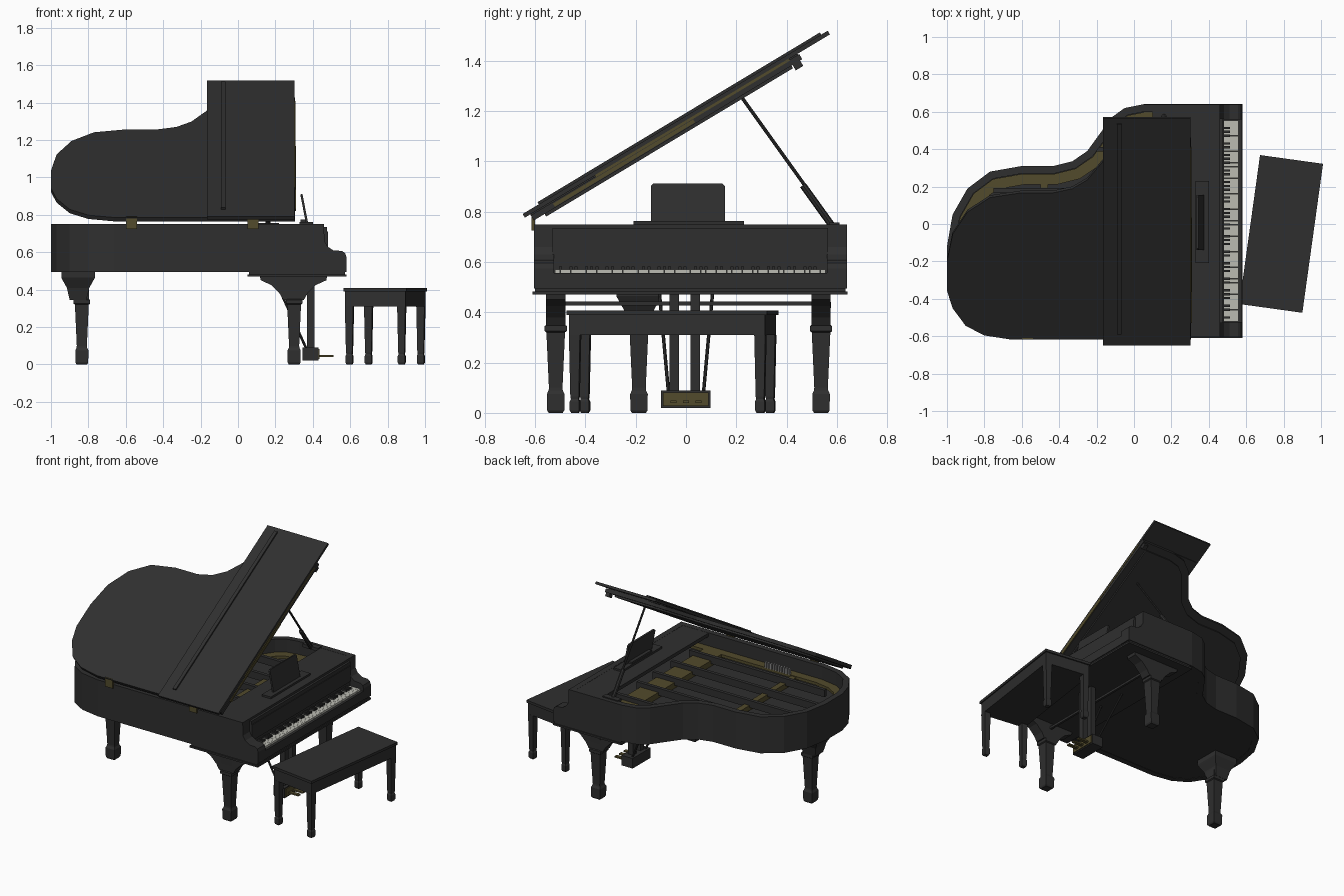
import bpy, bmesh
from math import radians
from mathutils import Vector

if "Cube" in bpy.data.objects:
    bpy.data.objects.remove(bpy.data.objects["Cube"])


def material(name, rgb):
    mat = bpy.data.materials.new(name)
    mat.use_nodes = True
    mat.diffuse_color = (*rgb, 1)
    mat.node_tree.nodes["Principled BSDF"].inputs["Base Color"].default_value = (*rgb, 1)
    return mat


black = material("black lacquer", (.028, .028, .028))
brass = material("aged brass", (.085, .07, .025))
ivory = material("ivory", (.5, .5, .45))
steel = material("steel", (.25, .25, .25))


def finish(name, bm, mat):
    bmesh.ops.recalc_face_normals(bm, faces=bm.faces)
    mesh = bpy.data.meshes.new(name)
    bm.to_mesh(mesh)
    bm.free()
    mesh.materials.append(mat)
    obj = bpy.data.objects.new(name, mesh)
    bpy.context.collection.objects.link(obj)
    return obj


def bridge(bm, lower, upper):
    for i in range(len(lower)):
        j = (i + 1) % len(lower)
        bm.faces.new((lower[i], lower[j], upper[j], upper[i]))


def boxes(name, mat, *bounds):
    """One object made of boxes given as x, y and z ranges."""
    bm = bmesh.new()
    for (xa, xb), (ya, yb), (za, zb) in bounds:
        loops = [[bm.verts.new((x, y, z)) for x, y in ((xa, ya), (xb, ya), (xb, yb), (xa, yb))]
                 for z in (za, zb)]
        bridge(bm, *loops)
        for loop in loops:
            bm.faces.new(loop)
    return finish(name, bm, mat)


def prism(name, mat, points, start, end, along="z"):
    """Profile extruded along z (points in xy), y (xz) or x (yz)."""
    place = {"z": lambda a, b, c: (a, b, c), "y": lambda a, b, c: (a, c, b),
             "x": lambda a, b, c: (c, a, b)}[along]
    bm = bmesh.new()
    loops = [[bm.verts.new(place(a, b, c)) for a, b in points] for c in (start, end)]
    bridge(bm, *loops)
    for loop in loops:
        bm.faces.new(loop)
    return finish(name, bm, mat)


def ring(name, mat, outer, inner, bottom, top):
    bm = bmesh.new()
    loops = [[bm.verts.new((x, y, z)) for x, y in pts]
             for pts, z in ((outer, bottom), (outer, top), (inner, top), (inner, bottom))]
    for k in range(4):
        bridge(bm, loops[k], loops[(k + 1) % 4])
    return finish(name, bm, mat)


def square_post(name, mat, x, y, profile):
    """Square section post through (height, half width) steps."""
    bm = bmesh.new()
    loops = [[bm.verts.new((x + sx * w, y + sy * w, z))
              for sx, sy in ((-1, -1), (1, -1), (1, 1), (-1, 1))] for z, w in profile]
    for lower, upper in zip(loops, loops[1:]):
        bridge(bm, lower, upper)
    bm.faces.new(loops[0])
    bm.faces.new(loops[-1])
    return finish(name, bm, mat)


def rod(name, mat, start, end, radius):
    start, end = Vector(start), Vector(end)
    bm = bmesh.new()
    bmesh.ops.create_cone(bm, cap_ends=True, segments=8, radius1=radius, radius2=radius,
                          depth=(end - start).length)
    obj = finish(name, bm, mat)
    obj.location = (start + end) / 2
    obj.rotation_euler = (end - start).to_track_quat("Z", "Y").to_euler()
    return obj


def inset(points, distance):
    """Clockwise outline moved inwards."""
    pts = [Vector(p) for p in points]
    result = []
    for i, p in enumerate(pts):
        a = (p - pts[i - 1]).normalized()
        b = (pts[(i + 1) % len(pts)] - p).normalized()
        na, nb = Vector((a.y, -a.x)), Vector((b.y, -b.x))
        result.append(p + (na + nb) * distance / (1 + na.dot(nb)))
    return result


# Case: wing-shaped rim, floor and interior
NEAR, FAR = -.605, .64
curve = [(-.66, NEAR), (-.8, -.58), (-.9, -.52), (-.97, -.41), (-1, -.3), (-1, -.12),
         (-.97, .05), (-.89, .19), (-.77, .28), (-.6, .31), (-.43, .31), (-.33, .335),
         (-.25, .39), (-.17, .5), (-.12, .57), (-.05, .62), (.05, FAR)]
case = [(.46, NEAR)] + curve + [(.46, FAR)]
ring("case_rim", black, case, inset(case, .04), .495, .75)
prism("soundboard", black, inset(case, .02), .497, .62)
ring("plate_border", brass, inset(case, .042), inset(case, .1), .64, .66)
boxes("plate_struts", black, *[((-tail, .25), (y - .012, y + .012), (.64, .69))
                               for y, tail in ((-.4, .8), (-.2, .9), (0, .9), (.18, .75), (.4, .2))])
boxes("plate_cross_bars", brass, ((.08, .22), (-.56, .6), (.62, .66)),
      ((-.5, -.46), (-.56, .25), (.62, .655)))
boxes("tuning_pins", steel, *[((x / 50 - .45, x / 50 - .438), (-.52, -.5), (.66, .7))
                              for x in range(10)])
boxes("front_deck", black, ((.22, .45), (-.58, .61), (.725, .749)))

# Keyboard end: cheeks, key bed, fallboard and keys
cheek = [(.44, .495), (.58, .495), (.58, .575), (.573, .595), (.555, .607), (.51, .61),
         (.48, .63), (.462, .66), (.46, .75), (.44, .75)]
prism("right_cheek", black, cheek, NEAR, -.525, "y")
prism("left_cheek", black, cheek, .56, FAR, "y")
boxes("key_bed", black, ((.05, .58), (-.61, .642), (.47, .482)),
      ((.06, .572), (-.6, .635), (.482, .497)), ((.44, .56), (-.53, .565), (.495, .555)),
      ((.56, .578), (-.53, .565), (.495, .556)))
boxes("fallboard", black, ((.44, .475), (-.53, .565), (.555, .735)),
      ((.475, .48), (-.53, .565), (.6, .71)))
pitch = 1.075 / 52
boxes("white_keys", ivory, *[((.47, .56), (-.52 + i * pitch, -.521 + (i + 1) * pitch), (.553, .57))
                             for i in range(52)])
boxes("black_keys", black, *[((.475, .513), (-.526 + (i + 1) * pitch, -.514 + (i + 1) * pitch),
                              (.56, .583)) for i in range(51) if i % 7 not in (1, 4)])

# Music desk on its shelf
boxes("music_shelf", black, ((.33, .4), (-.208, .23), (.748, .762)))
desk = [(-.14, 0), (.155, 0), (.155, .143), (.145, .153), (-.13, .153), (-.14, .143)]
music_desk = prism("music_desk", black, desk, -.006, .006, "x")
music_desk.location = (.368, 0, .76)
music_desk.rotation_euler = (0, radians(-11), 0)
boxes("desk_support", black, ((.335, .365), (-.1, .12), (.76, .775)))

# Raised lid with folded front flap, built flat and tilted about the hinge side
lid = [(x, y - NEAR) for x, y in [(.305, NEAR)] + curve + [(.305, FAR)]]
lid_parts = [
    prism("main_lid", black, lid, 0, .024),
    prism("lid_lining", black, inset(lid, .05), -.012, .002),
    boxes("folded_flap", black, ((-.165, .303), (-.025, 1.39), (.028, .045)),
          ((-.15, .29), (0, 1.24), (.022, .03))),
    boxes("flap_rail", black, ((-.092, -.068), (.05, 1.36), (.045, .055))),
    boxes("lid_edge_hinge", brass, ((.303, .31), (.1, .75), (.004, .018)),
          ((.3, .307), (.3, 1.2), (.02, .03))),
    boxes("lid_bumper", black, ((.27, .3), (1.2, 1.235), (-.025, 0))),
]
for part in lid_parts:
    part.location = (0, NEAR, .765)
    part.rotation_euler = (radians(31), 0, 0)
boxes("lid_hinges", brass, *[((x - .03, x + .03), (-.614, -.6), (.725, .79)) for x in (-.57, .08)])

# Prop stick
rod("prop_stick", black, (.16, .225, 1.25), (.16, .49, .88), .007)
rod("prop_base", black, (.16, .465, .905), (.16, .58, .745), .014)
boxes("prop_bracket", black, ((.1, .22), (.57, .61), (.735, .757)))

# Legs
leg = [(0, .028), (.01, .034), (.075, .035), (.09, .028), (.1, .027), (.32, .037),
       (.325, .044), (.345, .044), (.35, .037), (.44, .039)]
half = [(.18, .472), (.175, .45), (.12, .425), (.075, .38), (.055, .345)]
bracket = [(.297 + x, z) for x, z in half] + [(.297 - x, z) for x, z in reversed(half)]
for side, y in (("right", -.518), ("left", .537)):
    square_post(side + "_front_leg", black, .3, y, leg)
    prism(side + "_leg_bracket", black, bracket, y - .038, y + .038, "y")
square_post("tail_leg", black, -.835, -.187, leg)
square_post("tail_leg_bracket", black, -.855, -.187,
            [(.345, .045), (.41, .06), (.455, .085), (.465, .09), (.5, .09)])
boxes("leg_cross_bar", black, ((.29, .305), (-.5, .52), (.427, .443)))

# Pedal lyre
boxes("lyre_posts", black, *[((.37, .408), (y - .019, y + .019), (.08, .475)) for y in (-.046, .037)])
boxes("pedal_box", black, ((.345, .43), (-.1, .097), (.02, .09)))
boxes("pedal_plate", brass, ((.43, .436), (-.092, .089), (.028, .082)))
boxes("pedals", brass, *[((.43, .51), (y - .012, y + .012), (.04, .05)) for y in (-.05, 0, .05)])
for side, y in (("right", -1), ("left", 1)):
    rod(side + "_lyre_brace", black, (.19, y * .105, .47), (.365, y * .07, .085), .007)

# Bench, turned slightly
bench_leg = [(0, .014), (.01, .019), (.045, .019), (.055, .015), (.065, .017), (.31, .022)]
bench = [
    boxes("bench_seat", black, ((-.17, .17), (-.402, .402), (.39, .408))),
    boxes("bench_apron", black, ((-.163, .163), (-.393, .393), (.31, .392))),
]
for x in (-.141, .141):
    for y in (-.372, .372):
        bench.append(square_post("bench_leg", black, x, y, bench_leg))
for part in bench:
    part.location = (.787, -.053, 0)
    part.rotation_euler = (0, 0, radians(-7.9))
